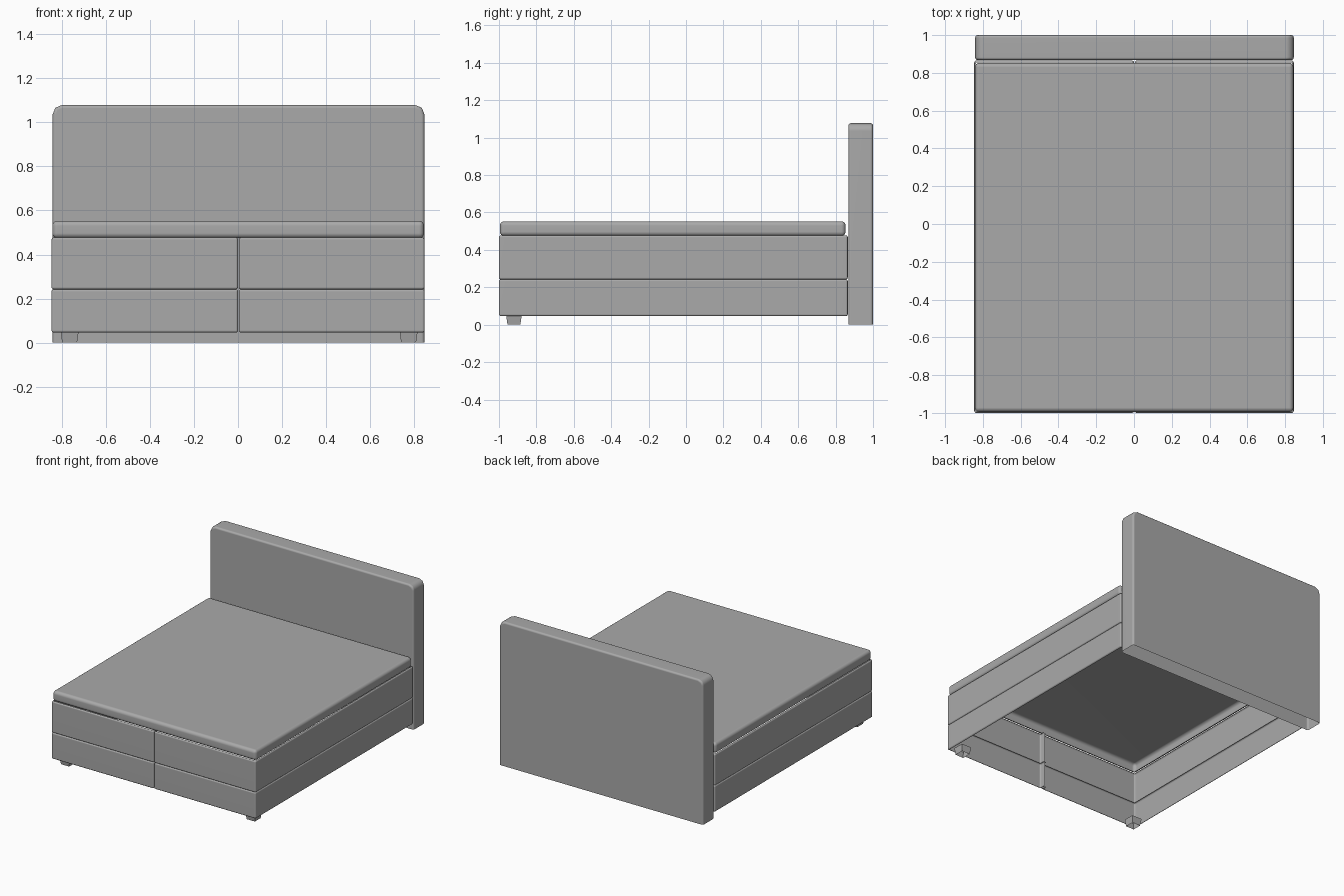
import bpy
import bmesh
from mathutils import Vector, Matrix
from math import radians

cube = bpy.data.objects.get("Cube")
if cube:
    bpy.data.objects.remove(cube, do_unlink=True)

GREY = (0.4, 0.4, 0.4, 1.0)
fabric = bpy.data.materials.new("grey fabric")
fabric.use_nodes = True
fabric.diffuse_color = GREY
fabric.node_tree.nodes["Principled BSDF"].inputs["Base Color"].default_value = GREY

FRONT, BACK = -1.0, 0.865   # ends of the padded boxes
SEAM = 0.002                # middle seam between the halves
FLANGE = 0.042              # depth of the turned-in edge at the seam


def box(low, high):
    """Box bmesh between two corners."""
    bm = bmesh.new()
    low, high = Vector(low), Vector(high)
    bmesh.ops.create_cube(bm, size=1, matrix=Matrix.Translation((low + high) / 2)
                          @ Matrix.Diagonal((*(high - low), 1)))
    bm.normal_update()
    return bm


def soften(bm, edges, radius, segments):
    bmesh.ops.bevel(bm, geom=list(edges), offset=radius, offset_type='OFFSET',
                    segments=segments, profile=0.5, affect='EDGES')
    bm.normal_update()


def remove_faces(bm, test):
    bmesh.ops.delete(bm, geom=[f for f in bm.faces if test(f)], context='FACES')


def finish(bm, name, smooth=True):
    mesh = bpy.data.meshes.new(name)
    bm.to_mesh(mesh)
    bm.free()
    mesh.materials.append(fabric)
    obj = bpy.data.objects.new(name, mesh)
    bpy.context.collection.objects.link(obj)
    if smooth:
        bpy.ops.object.select_all(action='DESELECT')
        obj.select_set(True)
        bpy.context.view_layer.objects.active = obj
        bpy.ops.object.shade_smooth_by_angle(angle=radians(50))
        # Keeps the large panels flat and the rims soft
        obj.modifiers.new("panel_normals", 'WEIGHTED_NORMAL').keep_sharp = True


def half_shell(name, side, bottom, top):
    """Padded outer walls of one half, open above, below and at the middle."""
    xs = sorted((SEAM + side * 0.002, side * 0.846))
    bm = box((xs[0], FRONT, bottom), (xs[1], BACK, top))
    soften(bm, bm.edges, 0.01, 3)
    remove_faces(bm, lambda f: abs(f.normal.z) > 0.99)
    # Keep only short flanges of the inner side
    for y in (FRONT + FLANGE, BACK - FLANGE):
        bmesh.ops.bisect_plane(bm, geom=bm.verts[:] + bm.edges[:] + bm.faces[:],
                               plane_co=(0, y, 0), plane_no=(0, 1, 0))
    bm.normal_update()

    def inner(face):
        centre = face.calc_center_median()
        return (centre.x * side < 0.014
                and FRONT + FLANGE < centre.y < BACK - FLANGE)
    remove_faces(bm, inner)
    finish(bm, name)


# Two stacked layers of side-by-side padded boxes, and the open front feet
for label, side in (("left", 1), ("right", -1)):
    half_shell(label + "_base_box", side, 0.046, 0.242)
    half_shell(label + "_mattress", side, 0.242, 0.477)

    x = 0.005 + side * 0.769
    bm = box((x - 0.041, -0.962, 0), (x + 0.041, -0.878, 0.052))
    remove_faces(bm, lambda f: abs(f.normal.z) > 0.99)
    middle = Vector((x, -0.92, 0))
    for v in bm.verts:
        if v.co.z < 0.01:
            v.co = middle + (v.co - middle) * 0.82
    finish(bm, label + "_front_foot", smooth=False)

# Thin mattress topper, open below
bm = box((-0.842, -0.995, 0.474), (0.844, 0.853, 0.553))
soften(bm, bm.edges, 0.023, 4)
remove_faces(bm, lambda f: f.normal.z < -0.99)
finish(bm, "mattress_topper")

# Headboard, open below: rounded upper corners, then softened rims
bm = box((-0.841, 0.868, 0), (0.846, 1.0, 1.078))
corners = [e for e in bm.edges
           if all(v.co.z > 1 for v in e.verts)
           and abs(e.verts[0].co.y - e.verts[1].co.y) > 0.1]
soften(bm, corners, 0.042, 2)
rims = [e for e in bm.edges
        if abs(e.verts[0].co.y - e.verts[1].co.y) < 0.01
        and max(v.co.z for v in e.verts) > 0.01]
soften(bm, rims, 0.014, 3)
remove_faces(bm, lambda f: f.normal.z < -0.99)
finish(bm, "headboard")
